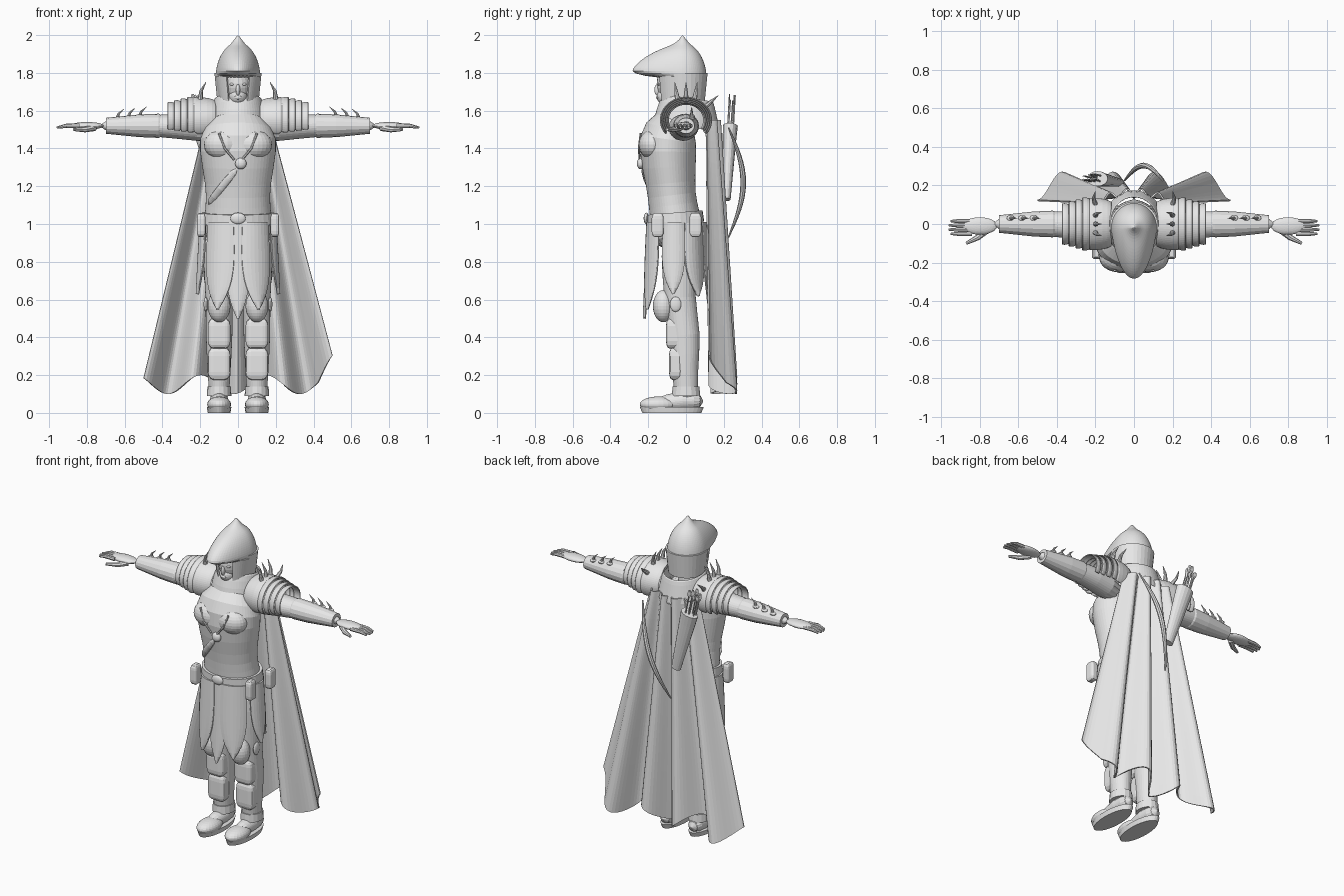
import bpy, bmesh, math, random
from mathutils import Vector

random.seed(4)
if "Cube" in bpy.data.objects:
    bpy.data.objects.remove(bpy.data.objects["Cube"])

colour = (.8, .8, .8, 1)
grey = bpy.data.materials.new("light_grey")
grey.use_nodes = True
grey.diffuse_color = colour
grey.node_tree.nodes["Principled BSDF"].inputs["Base Color"].default_value = colour
parts = []


def finish(name, mesh_data, mirror=False, smooth=False, thick=0):
    """Turn mesh data into an object, optionally mirrored, thickened and rounded."""
    bmesh.ops.recalc_face_normals(mesh_data, faces=mesh_data.faces)
    mesh = bpy.data.meshes.new(name)
    mesh_data.to_mesh(mesh)
    mesh_data.free()
    mesh.materials.append(grey)
    part = bpy.data.objects.new(name, mesh)
    bpy.context.scene.collection.objects.link(part)
    if mirror:
        part.modifiers.new("both_sides", "MIRROR").use_mirror_merge = False
    if thick:
        shell = part.modifiers.new("thickness", "SOLIDIFY")
        shell.thickness, shell.offset = thick, 0
    if smooth:
        part.modifiers.new("rounding", "SUBSURF").levels = 1
    parts.append(part)


def skin(name, rings, closed=True, caps=True, **options):
    """Bridge a row of point rings into one surface."""
    mesh_data = bmesh.new()
    rows = [[mesh_data.verts.new(point) for point in ring] for ring in rings]
    for low, high in zip(rows, rows[1:]):
        for i in range(0 if closed else 1, len(low)):
            mesh_data.faces.new((low[i - 1], low[i], high[i], high[i - 1]))
    if closed and caps:
        mesh_data.faces.new(rows[0])
        mesh_data.faces.new(rows[-1])
    finish(name, mesh_data, **options)


def sweep(name, stations, squash=1, sides=16, arc=None, **options):
    """Sweep an oval, or an arc (middle, half angle), through (x, y, z, radius) stations."""
    path = [Vector(station[:3]) for station in stations]
    rings = []
    for i, (centre, station) in enumerate(zip(path, stations)):
        along = (path[min(i + 1, len(path) - 1)] - path[max(i - 1, 0)]).normalized()
        helper = Vector((1, 0, 0)) if abs(along.y) > .8 else Vector((0, 1, 0))
        across = along.cross(helper).normalized()
        depth = along.cross(across) * squash
        ring = []
        for j in range(sides):
            angle = math.tau * j / sides
            if arc:
                angle = math.radians(arc[0] + arc[1] * (2 * j / (sides - 1) - 1))
            ring.append(centre + station[3] * (across * math.cos(angle) + depth * math.sin(angle)))
        rings.append(ring)
    skin(name, rings, closed=not arc, **options)


def ball(name, centre, size, box=False, mirror=False):
    """Ellipsoid, or a softly rounded box."""
    mesh_data = bmesh.new()
    if box:
        bmesh.ops.create_cube(mesh_data, size=2)
        bmesh.ops.bevel(mesh_data, geom=mesh_data.edges[:], offset=.5, segments=3,
                        profile=.5, affect="EDGES")
    else:
        bmesh.ops.create_uvsphere(mesh_data, u_segments=24, v_segments=14, radius=1)
    bmesh.ops.scale(mesh_data, vec=size, verts=mesh_data.verts)
    bmesh.ops.translate(mesh_data, vec=centre, verts=mesh_data.verts)
    finish(name, mesh_data, mirror)


def spike(name, base, lean, radius=.014, mirror=True):
    """Slightly hooked thorn."""
    base, lean = Vector(base), Vector(lean)
    middle = base + lean / 2 + Vector((.01, 0, 0))
    sweep(name, [(*base, radius), (*middle, radius * .65), (*(base + lean), radius / 9)],
          sides=8, mirror=mirror)


def skirt_plate(angle, half, tip, lift, mirror=True):
    """Pointed plate with a raised rim, hung round the hips."""
    steps, top = 12, 1.01
    rings = []
    for i in range(steps + 1):
        t = i / steps
        width = half * max(.02, (1 + t / 4) * (1 - t ** 3.5))
        ring = []
        for j in range(-4, 5):
            turn = math.radians(angle + width * j / 4)
            out = lift + t / 50 + .008 * (1 - j * j / 16)
            ring.append(Vector(((.18 + out) * math.sin(turn), -.05 - (.14 + out) * math.cos(turn),
                                top + (tip - top) * t)))
        rings.append(ring)
    skin("skirt_plate", rings, closed=False, thick=.01, mirror=mirror)
    for edge in (0, -1):
        sweep("skirt_rim", [(*ring[edge], .005) for ring in rings], sides=6, mirror=mirror)


# Body and breastplate
sweep("torso", [(0, -.04, .86, .16), (0, -.05, 1, .185), (0, -.07, 1.1, .17), (0, -.08, 1.2, .17),
                (0, -.1, 1.4, .21), (0, -.09, 1.5, .2), (0, -.03, 1.6, .08)],
      squash=.75, sides=28, smooth=True)
sweep("neck", [(0, -.03, 1.5, .07), (0, -.04, 1.7, .06)])
sweep("collar", [(0, 0, 1.5, .16), (0, 0, 1.6, .14), (0, .01, 1.67, .12)], squash=1.1, sides=28,
      caps=False, smooth=True, thick=.01)
sweep("belt", [(0, -.055, 1, .195), (0, -.06, 1.06, .19)], squash=.78, sides=32)
ball("belt_buckle", (0, -.21, 1.03), (.04, .014, .03))
ball("chest_medallion", (.015, -.24, 1.32), (.03, .02, .03))
ball("chest_muscle", (.08, -.175, 1.42), (.1, .075, .08), mirror=True)
sweep("chest_strap", [(-.16, -.12, 1.1), (-.1, -.2, 1.18), (0, -.235, 1.3)] and
      [(-.16, -.12, 1.1, .02), (-.1, -.2, 1.18, .02), (0, -.235, 1.3, .02)], squash=.5, smooth=True)
sweep("breastplate_trim", [(.1, -.24, 1.48, .006), (.07, -.25, 1.4, .006), (.02, -.245, 1.34, .006)],
      sides=6, mirror=True)

# Skirt plates
skirt_plate(0, 17, .5, .006, mirror=False)
skirt_plate(30, 22, .55, .016)
skirt_plate(84, 20, .63, .012)
skirt_plate(135, 26, .62, 0)
skirt_plate(180, 22, .58, .006, mirror=False)

# Head and face
ball("head", (0, -.055, 1.745), (.078, .1, .115))
ball("jaw", (0, -.095, 1.675), (.05, .06, .05))
ball("nose", (0, -.15, 1.71), (.012, .018, .03))
ball("lips", (0, -.15, 1.67), (.02, .008, .01))
ball("eye", (.03, -.14, 1.74), (.014, .01, .008), mirror=True)

# Helmet: a dome drawn out into a long pointed brow, with a small crest tip
rings, count = [], 12
for i in range(count):
    slope = .03 + .14 * i
    reach = .12 if i == count - 1 else .28
    front, back = reach * math.sin(slope) ** 1.6, .13 * math.sin(slope)
    height = 1.77 + .19 * math.cos(slope) + .04 * max(0, 1 - i / 3) ** 2
    ring = []
    for j in range(32):
        turn = math.tau * j / 32
        s = math.sin(turn)
        y = back * s if s > 0 else -front * abs(s) ** 1.35
        ring.append((.12 * math.sin(slope) * math.cos(turn), y - .02, height))
    rings.append(ring)
skin("helmet", rings, smooth=True)
sweep("helmet_neck_guard", [(0, -.01, 1.65, .105), (0, -.01, 1.8, .12)], sides=24,
      arc=(-90, 128), thick=.01)
sweep("cheek_guard", [(0, -.04, 1.63, .09), (0, -.03, 1.78, .115)], squash=1.1, sides=8,
      arc=(145, 24), thick=.01, mirror=True)

# Arms and bracers
arm_z = 1.52
sweep("arm", [(.1, -.03, 1.5, .08), (.3, 0, arm_z, .07), (.55, 0, arm_z, .05), (.74, 0, arm_z, .025)],
      squash=1.1, smooth=True, mirror=True)
sweep("bracer", [(.41, 0, arm_z, .06), (.42, 0, arm_z, .064), (.52, 0, arm_z, .06), (.7, 0, arm_z, .042)],
      squash=1.08, mirror=True)
for i in range(3):
    x, z = .52 + .06 * i, 1.57 - .006 * i
    ball("bracer_boss", (x, .03, z), (.02, .017, .01), mirror=True)
    spike("bracer_spike", (x, .03, z), (-.035, 0, .05), radius=.01)

# Hands
ball("palm", (.8, -.01, arm_z), (.09, .045, .02), mirror=True)
for i in range(4):
    y, tip = .015 - .022 * i, .965 - .01 * abs(i - 1.5)
    sweep("finger", [(.84, y, arm_z, .012), (.91, y, arm_z, .011), (tip, y, 1.51, .006)],
          sides=8, mirror=True)
sweep("thumb", [(.76, -.03, 1.51, .018), (.81, -.07, 1.5, .015), (.87, -.1, 1.5, .008)],
      sides=8, mirror=True)

# Layered shoulder armour
shoulder_z = 1.55
sweep("shoulder_plate", [(.115, 0, shoulder_z, .1), (.16, 0, shoulder_z, .115), (.235, 0, shoulder_z, .12)],
      squash=1.12, sides=24, arc=(0, 128), smooth=True, thick=.01, mirror=True)
for i in range(4):
    x, radius = .225 + .035 * i, .12 - .009 * i
    sweep("shoulder_band", [(x, 0, shoulder_z, radius - .01), (x + .02, 0, shoulder_z, radius),
                            (x + .045, 0, shoulder_z, radius)],
          squash=1.12, sides=24, arc=(0, 124), smooth=True, thick=.01, mirror=True)
for i in (-1, 0, 1):
    spike("shoulder_spike", (.2, .045 * i, 1.66), (-.03, .015 * i, .09))
spike("rear_shoulder_spike", (.2, .1, 1.62), (0, .07, .06))

# Legs with knee and shin armour
leg_x = .1
sweep("leg", [(leg_x, -.04, .96, .08), (leg_x, -.03, .85, .09), (leg_x, -.04, .6, .07),
              (leg_x, 0, .42, .075), (leg_x, -.01, .2, .06), (leg_x, .01, .05, .055)],
      squash=1.15, smooth=True, mirror=True)
ball("knee_guard", (leg_x, -.12, .565), (.06, .055, .085), mirror=True)
ball("knee_disc", (.17, -.055, .575), (.012, .03, .04), mirror=True)
ball("upper_shin_plate", (leg_x, -.066, .42), (.06, .04, .08), box=True, mirror=True)
ball("lower_shin_plate", (leg_x, -.055, .26), (.06, .035, .085), box=True, mirror=True)
sweep("boot_cuff", [(leg_x, 0, .09, .065), (leg_x, 0, .14, .062)], squash=1.15, mirror=True)

# Shoes
sweep("shoe", [(leg_x, -.2, .04, .03), (leg_x, 0, .07, .06), (leg_x, .095, .06, .035)],
      smooth=True, mirror=True)
ball("shoe_toe", (leg_x, -.145, .045), (.063, .1, .042), mirror=True)
sweep("sole", [(leg_x, -.075, 0, .06), (leg_x, -.075, .03, .065)], squash=2.6, sides=32, mirror=True)

# Belt pouches
for y in (-.15, .05):
    ball("belt_pouch", (.195, y, .995), (.023, .032, .063), box=True, mirror=True)

# Pleated cape with a ragged hem
rings, rows, columns = [], 24, 80
for i in range(rows + 1):
    t = i / rows
    ring = []
    for j in range(columns + 1):
        c = 2 * j / columns - 1
        fold = math.cos(12 * (abs(c) - .74))
        hem = .15 - .05 * math.cos(9 * c + .4) + .7 * max(0, c - .85)
        y = .165 + .03 * t + fold * (.018 + .055 * t) - .04 * (1 - t) * c * c
        ring.append((c * (.17 + .33 * t), y, shoulder_z + (hem - shoulder_z) * t))
    rings.append(ring)
skin("cape", rings, closed=False, thick=.008)

# Bow slung on the back
bow, steps = [], 16
for i in range(steps + 1):
    t = i / steps
    curve = math.sin(math.pi * t)
    bow.append((.15 - t / 5, .225 + .078 * curve, 1.51 - .58 * t, .004 + .011 * curve))
sweep("bow", bow, sides=8)

# Quiver and arrows
mouth = Vector((-.19, .235, 1.52))
sweep("quiver", [(-.08, .215, 1.13, .03), (-.17, .23, 1.45, .052), (*mouth, .056)], squash=.7)
for i in range(11):
    start = mouth + Vector((random.uniform(-.035, .035), random.uniform(-.02, .02), -.05))
    end = start + Vector((-.05, .012, random.uniform(.17, .22)))
    vane = start.lerp(end, .75)
    sweep("arrow", [(*start, .004), (*end, .004)], sides=6)
    sweep("arrow_feather", [(*vane, .004), (*vane.lerp(end, .5), .013), (*end, .008)],
          squash=.3, sides=6)

# Smooth shading with crisp edges
for thing in bpy.context.view_layer.objects:
    thing.select_set(thing in parts)
bpy.context.view_layer.objects.active = parts[0]
bpy.ops.object.shade_smooth_by_angle(angle=math.radians(40))
